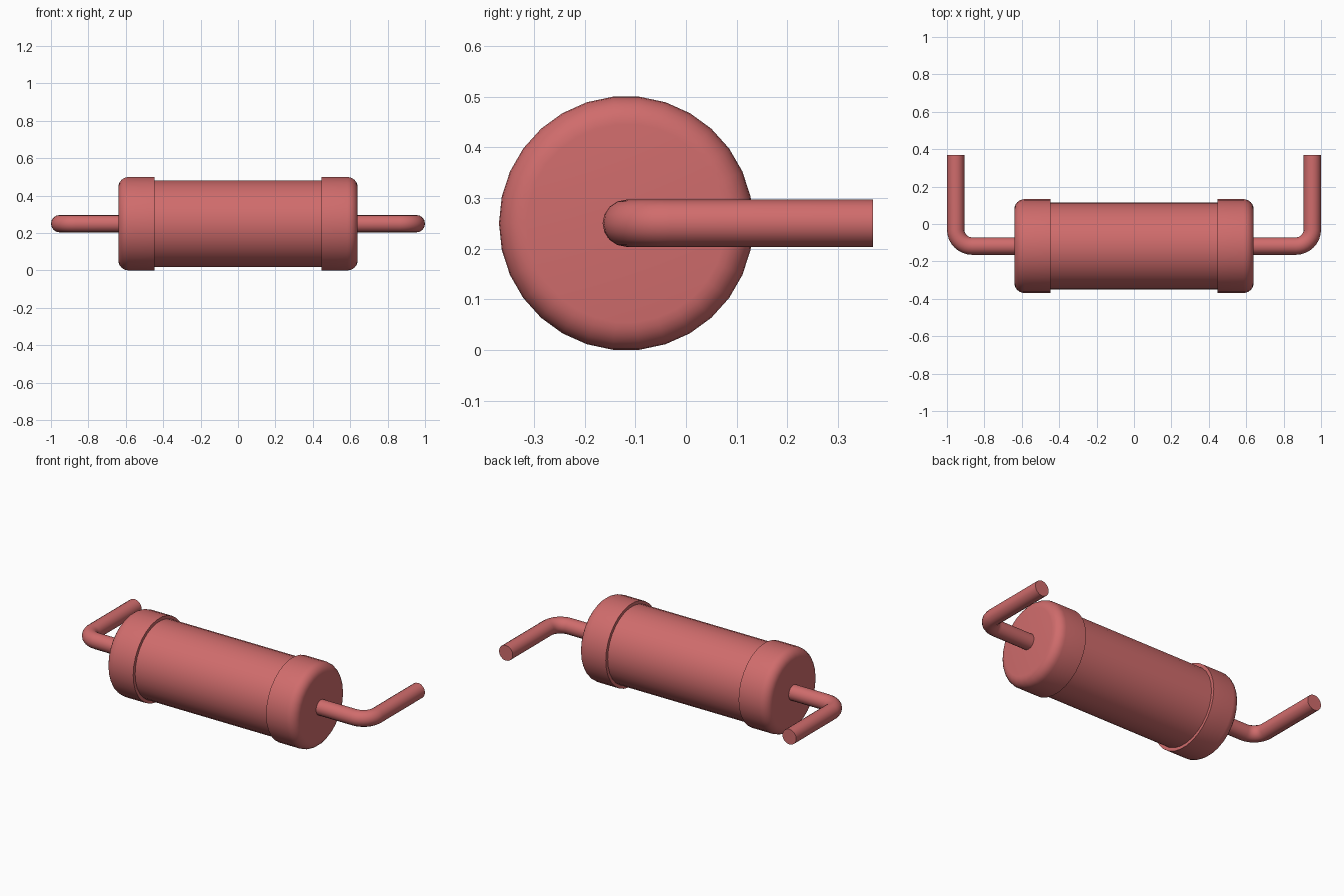
import bpy, bmesh
from math import sin, cos, pi, radians
from mathutils import Vector

cube = bpy.data.objects.get("Cube")
if cube:
    bpy.data.objects.remove(cube, do_unlink=True)

AXIS = Vector((0, -0.118, 0.25))   # centre line of the body
SIDES = 30

red = bpy.data.materials.new("soft_red")
red.use_nodes = True
colour = (0.63, 0.15, 0.15, 1)
red.diffuse_color = colour
red.node_tree.nodes["Principled BSDF"].inputs["Base Color"].default_value = colour


def finish(obj):
    """Give the part its colour and smooth its rounded faces."""
    obj.data.materials.clear()
    obj.data.materials.append(red)
    bpy.ops.object.select_all(action='DESELECT')
    obj.select_set(True)
    bpy.context.view_layer.objects.active = obj
    bpy.ops.object.shade_smooth_by_angle(angle=radians(35))


def lathe(name, profile):
    """Turn a profile of (x, radius) points around the body's centre line."""
    bm = bmesh.new()
    rings = []
    for x, r in profile:
        rings.append([bm.verts.new(AXIS + Vector((x, r * cos(2 * pi * i / SIDES),
                                                  r * sin(2 * pi * i / SIDES))))
                      for i in range(SIDES)])
    for a, b in zip(rings, rings[1:]):
        for i in range(SIDES):
            j = (i + 1) % SIDES
            bm.faces.new((a[i], a[j], b[j], b[i]))
    bm.faces.new(rings[0])
    bm.faces.new(rings[-1])
    bmesh.ops.recalc_face_normals(bm, faces=bm.faces)
    mesh = bpy.data.meshes.new(name)
    bm.to_mesh(mesh)
    bm.free()
    obj = bpy.data.objects.new(name, mesh)
    bpy.context.collection.objects.link(obj)
    finish(obj)


def lead(name, side):
    """Round wire that leaves the cap and bends towards the back."""
    bend, corner = 0.088, 0.9535
    path = [Vector((0.62, 0, 0))]
    for i in range(9):
        t = pi / 2 * i / 8
        path.append(Vector((corner - bend + bend * sin(t), bend - bend * cos(t), 0)))
    path.append(Vector((corner, 0.487, 0)))
    curve = bpy.data.curves.new(name, 'CURVE')
    curve.dimensions = '3D'
    curve.bevel_depth = 0.0465
    curve.bevel_resolution = 6
    curve.use_fill_caps = True
    spline = curve.splines.new('POLY')
    spline.points.add(len(path) - 1)
    for point, p in zip(spline.points, path):
        point.co = (*(AXIS + Vector((side * p.x, p.y, p.z))), 1)
    obj = bpy.data.objects.new(name, curve)
    bpy.context.collection.objects.link(obj)
    bpy.ops.object.select_all(action='DESELECT')
    obj.select_set(True)
    bpy.context.view_layer.objects.active = obj
    bpy.ops.object.convert(target='MESH')
    finish(bpy.context.view_layer.objects.active)


# Main cylinder
lathe("body", [(-0.5, 0.232), (0.5, 0.232)])

# End caps with a rounded outer rim, and their leads
RADIUS, END, ROUND = 0.251, 0.64, 0.055
for label, side in (("left", 1), ("right", -1)):
    rim = [(END - ROUND + ROUND * sin(pi / 2 * i / 6),
            RADIUS - ROUND + ROUND * cos(pi / 2 * i / 6)) for i in range(7)]
    profile = [(0.447, RADIUS)] + rim
    lathe(label + "_end_cap", [(side * x, r) for x, r in profile])
    lead(label + "_lead", side)
